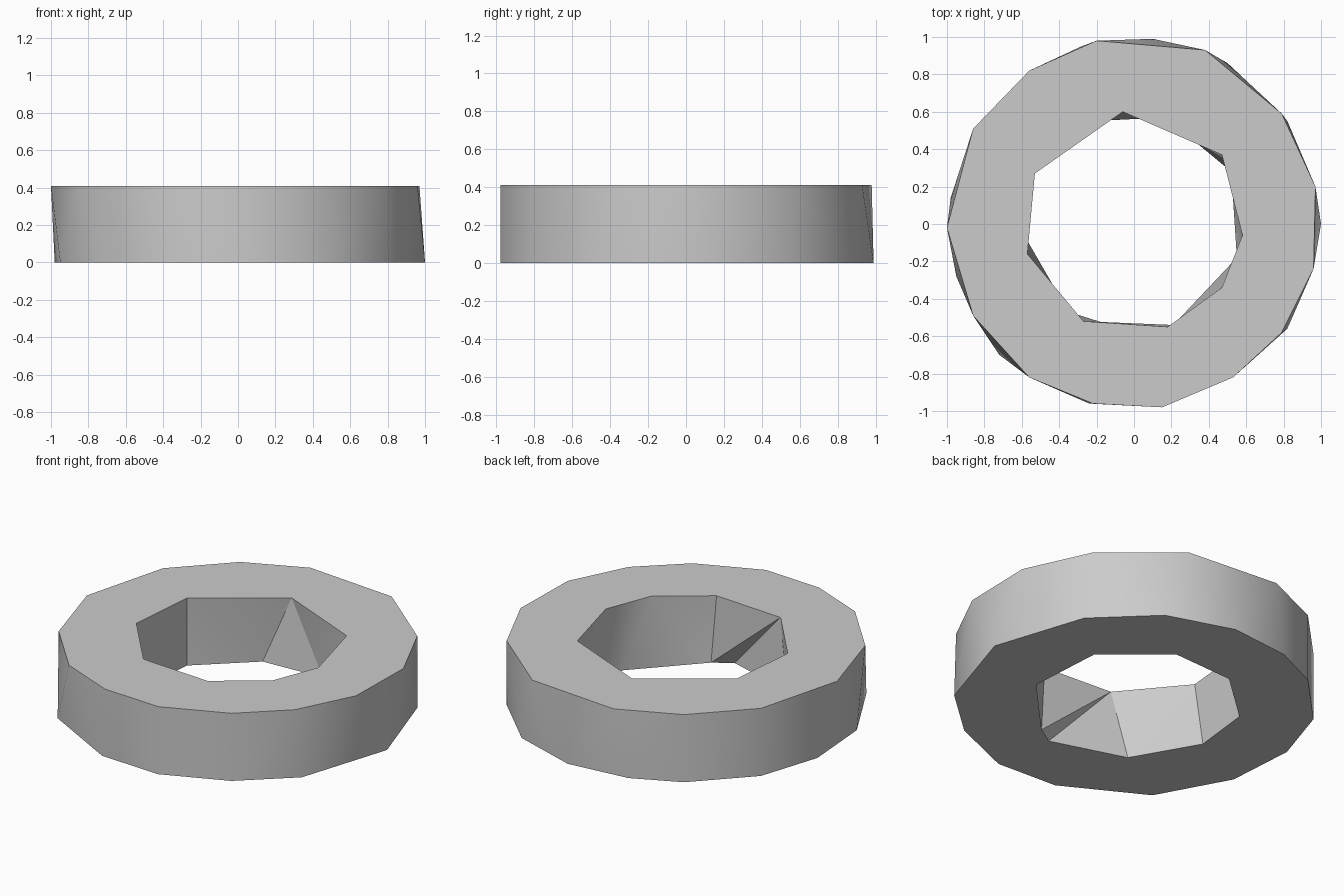
import bpy
import bmesh
import math

HEIGHT = 0.41

default_cube = bpy.data.objects.get("Cube")
if default_cube:
    bpy.data.objects.remove(default_cube, do_unlink=True)

# Irregular rim outlines, counter-clockwise
outer_top = [(.96, -.24), (.97, .2), (.79, .59), (.38, .93), (-.2, .98), (-.56, .82), (-.86, .51),
             (-1, -.02), (-.86, -.49), (-.56, -.82), (-.22, -.96), (.15, -.98), (.53, -.82), (.79, -.58)]
outer_bottom = [(1, 0), (.82, .55), (.5, .86), (.1, .99), (-.28, .95), (-.56, .82), (-.86, .51),
                (-.98, .14), (-.95, -.28), (-.72, -.7), (-.24, -.96), (.15, -.98), (.53, -.82), (.82, -.56)]
hole_top = [(-.06, .6), (-.53, .27), (-.57, -.16), (-.27, -.52),
            (.18, -.55), (.47, -.34), (.58, -.06), (.47, .37)]
hole_bottom = [(-.22, .55), (-.53, .27), (-.57, -.09), (-.35, -.47), (.1, -.61),
               (.21, -.54), (.55, -.18), (.52, .28), (.17, .57)]

# Order in which each wall steps along its top (T) or bottom (B) rim
OUTER_STEPS = "TB" * 6 + "BT" * 5 + "TB" * 3
HOLE_STEPS = "TB" + "BT" * 2 + "BBT" + "TB" * 4


def add_loop(bm, outline, z):
    return [bm.verts.new((x, y, z)) for x, y in outline]


def loop_edges(bm, loop):
    return [bm.edges.get((a, b)) for a, b in zip(loop, loop[1:] + loop[:1])]


def add_wall(bm, top, bottom, steps):
    """Join two closed rims with a strip of triangles."""
    t = b = 0
    for step in steps:
        a, c = top[t % len(top)], bottom[b % len(bottom)]
        if step == "T":
            t += 1
            bm.faces.new((a, c, top[t % len(top)]))
        else:
            b += 1
            bm.faces.new((a, c, bottom[b % len(bottom)]))


bm = bmesh.new()
rim_top, rim_bottom = add_loop(bm, outer_top, HEIGHT), add_loop(bm, outer_bottom, 0)
bore_top, bore_bottom = add_loop(bm, hole_top, HEIGHT), add_loop(bm, hole_bottom, 0)

# Outer wall and hole wall
add_wall(bm, rim_top, rim_bottom, OUTER_STEPS)
add_wall(bm, bore_top, bore_bottom, HOLE_STEPS)

# Flat top and underside with the hole left open
for rim, bore, up in ((rim_top, bore_top, 1), (rim_bottom, bore_bottom, -1)):
    bmesh.ops.triangle_fill(bm, use_beauty=True, use_dissolve=False, normal=(0, 0, up),
                            edges=loop_edges(bm, rim) + loop_edges(bm, bore))
bmesh.ops.recalc_face_normals(bm, faces=bm.faces[:])

mesh = bpy.data.meshes.new("ring")
bm.to_mesh(mesh)
bm.free()
ring = bpy.data.objects.new("ring", mesh)
bpy.context.collection.objects.link(ring)

# Plain grey finish
grey = bpy.data.materials.new("light grey")
grey.use_nodes = True
colour = (0.6, 0.6, 0.6, 1)
grey.diffuse_color = colour
for node in grey.node_tree.nodes:
    if node.type == "BSDF_PRINCIPLED":
        node.inputs["Base Color"].default_value = colour
mesh.materials.append(grey)

# Smooth the gentle facets, keep the rims sharp
for other in bpy.context.selected_objects:
    other.select_set(False)
ring.select_set(True)
bpy.context.view_layer.objects.active = ring
bpy.ops.object.shade_smooth_by_angle(angle=math.radians(30))
